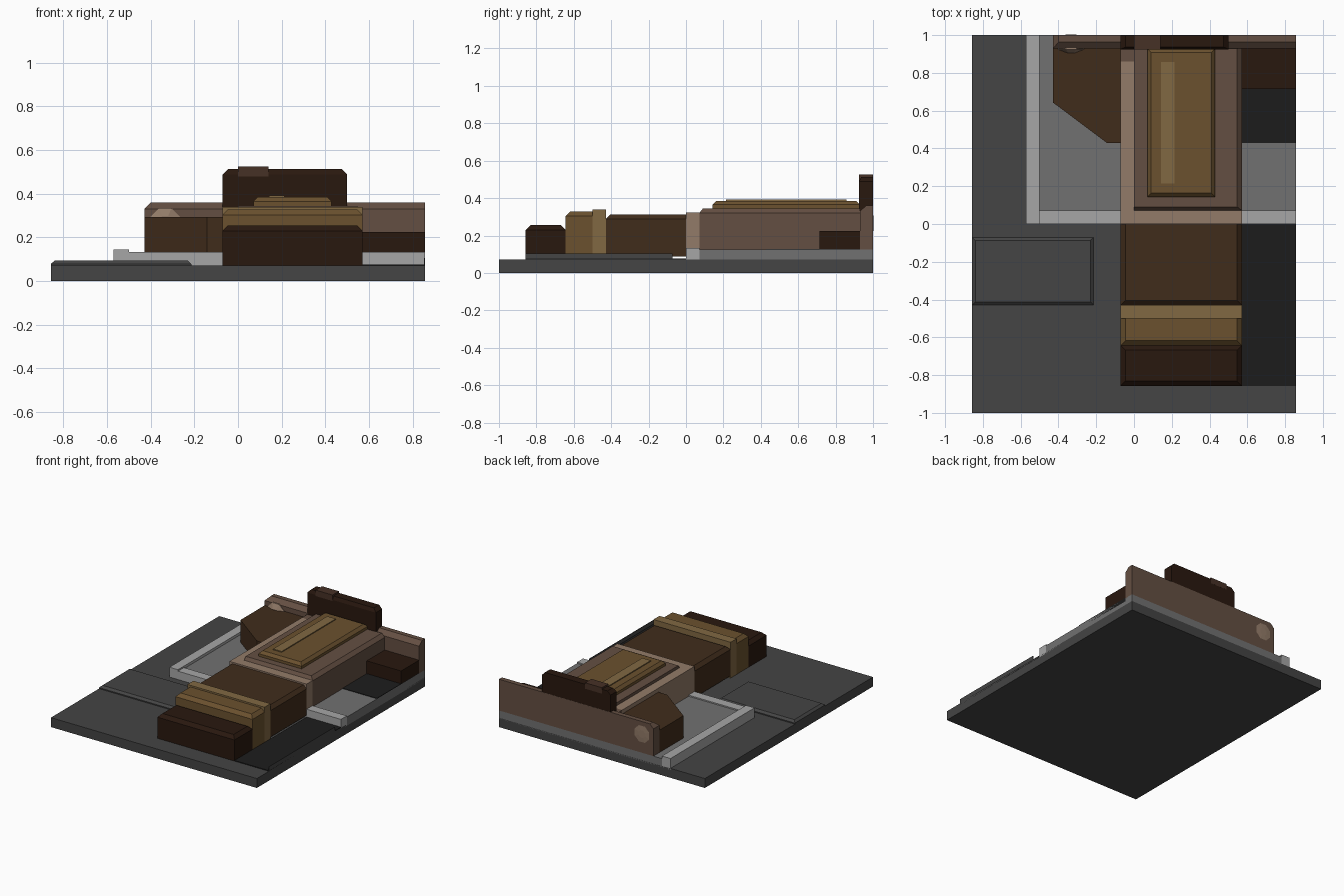
import bpy, bmesh, math

if "Cube" in bpy.data.objects:
    bpy.data.objects.remove(bpy.data.objects["Cube"])

MATS = {}


def material(rgb):
    """Flat colour given as 0-255 display values."""
    if rgb not in MATS:
        m = bpy.data.materials.new("colour_%02d" % len(MATS))
        m.diffuse_color = [(c / 255) ** 2.2 for c in rgb] + [1]
        m.use_nodes = True
        m.node_tree.nodes["Principled BSDF"].inputs["Base Color"].default_value = m.diffuse_color
        MATS[rgb] = m
    return MATS[rgb]


def loft(name, rings, rgb):
    """Closed flat-shaded solid through rings of equal point count."""
    bm = bmesh.new()
    rows = [[bm.verts.new(p) for p in ring] for ring in rings]
    n = len(rows[0])
    for a, b in zip(rows, rows[1:]):
        for i in range(n):
            j = (i + 1) % n
            bm.faces.new((a[i], a[j], b[j], b[i]))
    bm.faces.new(rows[0][::-1])
    bm.faces.new(rows[-1])
    bmesh.ops.recalc_face_normals(bm, faces=bm.faces)
    me = bpy.data.meshes.new(name)
    bm.to_mesh(me)
    bm.free()
    me.materials.append(material(rgb))
    ob = bpy.data.objects.new(name, me)
    bpy.context.collection.objects.link(ob)
    return ob


def rect(x, y, z):
    return [(x[0], y[0], z), (x[1], y[0], z), (x[1], y[1], z), (x[0], y[1], z)]


def box(name, x, y, z, rgb, cut=(0, 0, 0, 0), drop=0.025):
    """Box whose top edges are chamfered by cut = left, right, front, back."""
    rings = [rect(x, y, z[0])]
    if any(cut):
        rings.append(rect(x, y, z[1] - drop))
        x = (x[0] + cut[0], x[1] - cut[1])
        y = (y[0] + cut[2], y[1] - cut[3])
    rings.append(rect(x, y, z[1]))
    return loft(name, rings, rgb)


DARK, GREY, MID, LIGHT = (34, 34, 34), (70, 70, 70), (112, 112, 112), (165, 165, 165)
BLACKBROWN, BROWN, GOLD = (45, 30, 22), (66, 48, 33), (106, 82, 50)
PALEGOLD, ROSE, PALE = (128, 104, 68), (100, 80, 68), (145, 122, 104)
BX = (-0.071, 0.571)          # width of the long central body
C = 0.025

# Ground tile, raised panel, dark side strip with its thin outer lip
box("base_tile", (-0.857, 0.857), (-1, 1), (0, 0.071), GREY)
box("front_panel", (-0.857, -0.214), (-0.429, -0.071), (0.06, 0.094), GREY,
    (0.017, 0.017, 0.017, 0.017), 0.015)
box("dark_strip", (0.571, 0.857), (-0.857, 0), (0.06, 0.076), DARK)
box("strip_lip", (0.853, 0.857), (-0.857, -0.071), (0.06, 0.105), GREY)

# Raised paving with a light kerb
box("paving", (-0.5, 0.857), (0.071, 1), (0.06, 0.125), MID)
box("kerb_left", (-0.571, -0.5), (0, 1), (0.06, 0.145), LIGHT)
box("kerb_front", (-0.5, 0.857), (0, 0.071), (0.06, 0.134), LIGHT)
box("paving_dark_patch", (0.571, 0.857), (0.429, 0.93), (0.1, 0.129), DARK)

# Back wall, raised centre block and its small cap
box("back_wall", (-0.429, 0.857), (0.929, 1), (0.12, 0.36), ROSE, (0.03, 0, 0.035, 0), 0.03)
box("centre_block", (-0.071, 0.5), (0.925, 0.999), (0.2, 0.513), BLACKBROWN, (C, C, 0.012, 0))
box("centre_block_cap", (0, 0.14), (0.924, 0.9995), (0.48, 0.525), (72, 52, 42))

# Octagonal knob through the wall, narrowing at both ends
knob = []
for y, r in ((0.905, 0.035), (0.925, 0.074), (0.98, 0.074), (1.0, 0.066), (1.002, 0.03)):
    knob.append([(-0.333 + r * math.cos((i + 0.5) * math.pi / 4), y,
                  0.266 + r * math.sin((i + 0.5) * math.pi / 4)) for i in range(8)])
loft("wall_knob", knob, PALE)

# Side blocks against the wall
plan = [(-0.429, 0.93), (-0.429, 0.643), (-0.143, 0.429), (-0.071, 0.429), (-0.071, 0.93)]
loft("left_side_block", [[(x, y, z) for x, y in plan] for z in (0.12, 0.293)], BROWN)
box("right_side_block", (0.571, 0.857), (0.715, 0.93), (0.12, 0.225), BLACKBROWN)

# Long body, from the front end to the back
box("body_foot", BX, (-0.857, -0.643), (0.06, 0.255), BLACKBROWN, (C, C, C, C))
box("body_band", BX, (-0.643, -0.5), (0.06, 0.328), GOLD, (C, C, C, 0))
box("body_band_rim", BX, (-0.5, -0.429), (0.06, 0.34), PALEGOLD)
box("body_middle", BX, (-0.429, 0), (0.088, 0.312), BROWN, (C, C, C, 0))
box("body_collar", BX, (0, 0.071), (0.088, 0.323), PALE)
box("body_left_rail", (-0.071, 0), (0.071, 0.86), (0.1, 0.323), PALE)
box("body_left_rail_end", (-0.071, 0), (0.86, 0.93), (0.1, 0.323), ROSE)
box("body_rear", (0, 0.571), (0.071, 0.93), (0.1, 0.345), ROSE, (0, C, 0.02, 0))

# Raised panel on the rear of the body
box("top_panel", (0.071, 0.429), (0.143, 0.929), (0.33, 0.385), GOLD, (0.02, 0.02, 0.02, 0.02), 0.02)
box("top_panel_strip", (0.143, 0.214), (0.214, 0.857), (0.37, 0.392), PALEGOLD)
